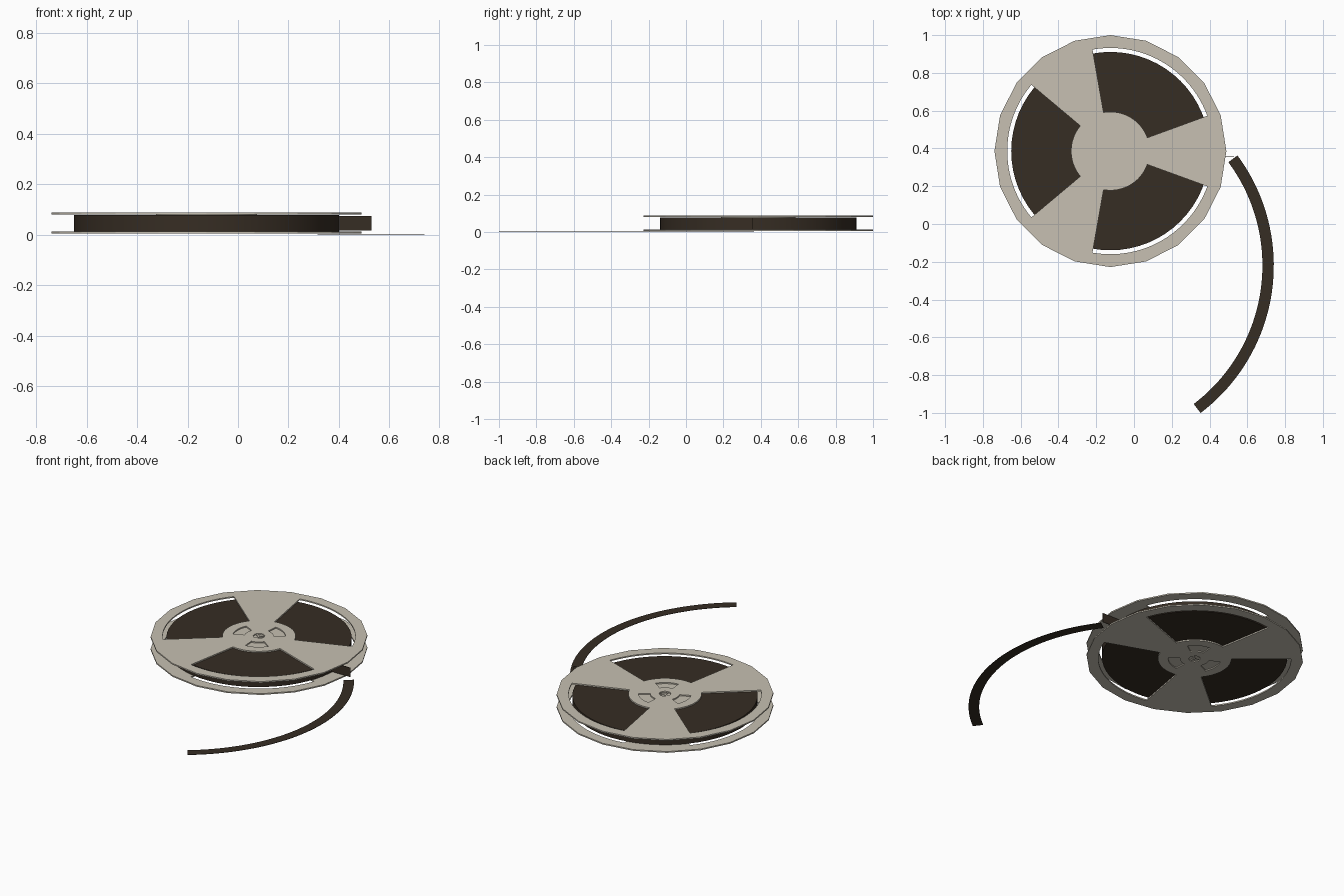
import bpy
from math import radians, cos, sin, pi

if "Cube" in bpy.data.objects:
    bpy.data.objects.remove(bpy.data.objects["Cube"], do_unlink=True)

CENTER = (-0.125, 0.386)
WINDOW_ANGLES = (60, 180, 300)


def material(name, color):
    mat = bpy.data.materials.new(name)
    mat.use_nodes = True
    mat.diffuse_color = (*color, 1)
    mat.node_tree.nodes["Principled BSDF"].inputs["Base Color"].default_value = (*color, 1)
    return mat


beige = material("beige plastic", (0.57, 0.53, 0.445))
brown = material("dark brown tape", (0.037, 0.026, 0.017))


def arc(radius, start, end, steps):
    """Points along an arc, angles in degrees."""
    angles = [radians(start + (end - start) * i / steps) for i in range(steps + 1)]
    return [(radius * cos(a), radius * sin(a)) for a in angles]


def ring(radius, sides):
    return arc(radius, 0, 360, sides)[:-1]


def sector(inner, outer, start, end, steps):
    return arc(outer, start, end, steps) + arc(inner, end, start, steps)


def plate(name, outlines, low, high, mat, origin=CENTER):
    """Extrude filled outlines; an outline inside another becomes a hole."""
    curve = bpy.data.curves.new(name, 'CURVE')
    curve.dimensions = '2D'
    curve.fill_mode = 'BOTH'
    curve.extrude = (high - low) / 2
    for outline in outlines:
        spline = curve.splines.new('POLY')
        spline.points.add(len(outline) - 1)
        for point, (x, y) in zip(spline.points, outline):
            point.co = (x, y, 0, 1)
        spline.use_cyclic_u = True
        spline.use_smooth = False
    obj = bpy.data.objects.new(name, curve)
    obj.location = (*origin, (low + high) / 2)
    bpy.context.collection.objects.link(obj)
    bpy.ops.object.select_all(action='DESELECT')
    obj.select_set(True)
    bpy.context.view_layer.objects.active = obj
    bpy.ops.object.convert(target='MESH')
    obj = bpy.context.object
    obj.data.materials.clear()
    obj.data.materials.append(mat)
    return obj


def cylinder(name, radius, low, high, mat):
    bpy.ops.mesh.primitive_cylinder_add(vertices=64, radius=radius, depth=high - low,
                                        location=(*CENTER, (low + high) / 2))
    obj = bpy.context.object
    obj.name = name
    obj.data.materials.append(mat)
    bpy.ops.object.shade_smooth_by_angle(angle=radians(40))
    return obj


# Two faceted flanges with three large windows, hub slots and a spindle hole
outlines = [ring(0.614, 20), ring(0.033, 20)]
for a in WINDOW_ANGLES:
    outlines.append(sector(0.208, 0.546, a - 40, a + 40, 24))
    outlines.append(sector(0.083, 0.15, a - 26, a + 26, 8))
plate("lower_flange", outlines, 0.004, 0.012, beige)
plate("upper_flange", outlines, 0.080, 0.088, beige)

# Wound tape and the hub core seen through the slots
cylinder("tape_pack", 0.525, 0.0125, 0.078, brown)
cylinder("hub_core", 0.2, 0.0105, 0.0805, beige)

# Three-armed spindle key inside the centre hole
key = []
for a in (30, 150, 270):
    key += arc(0.033, a - 8, a + 8, 1) + arc(0.007, a + 60, a + 60, 0 + 1)[:1]
plate("spindle_key", [key], 0.006, 0.086, beige)

# Upright end of the tape leaving the reel
bpy.ops.mesh.primitive_cube_add(size=1, location=(0.455, 0.355, 0.046))
tape_end = bpy.context.object
tape_end.name = "tape_end"
tape_end.scale = (0.15, 0.003, 0.058)
tape_end.data.materials.append(brown)

# Loose strip curving away flat on the ground
plate("loose_tape", [sector(0.92, 0.98, -52.8, 36.5, 40)], 0, 0.002, brown, (-0.24, -0.22))
